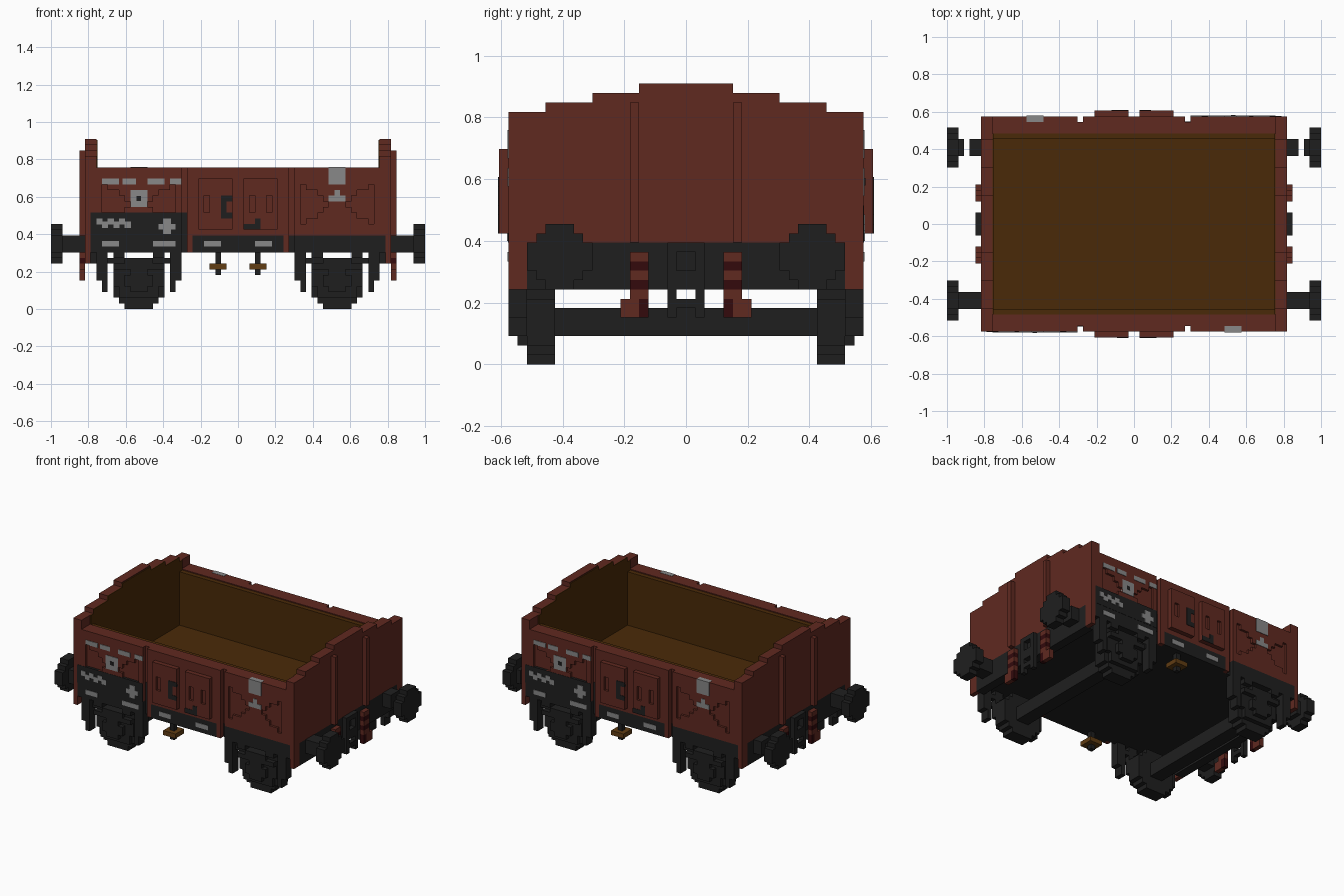
import bpy, bmesh
from mathutils import Vector

U = 1 / 33  # edge of one block

cube = bpy.data.objects.get("Cube")
if cube:
    bpy.data.objects.remove(cube)


def material(name, *rgb):
    linear = [((c / 255 + 0.055) / 1.055) ** 2.4 for c in rgb] + [1]
    mat = bpy.data.materials.new(name)
    mat.use_nodes = True
    mat.diffuse_color = linear
    mat.node_tree.nodes["Principled BSDF"].inputs["Base Color"].default_value = linear
    return mat


red = material("red_brown_paint", 96, 41, 32)
maroon = material("dark_maroon", 51, 10, 12)
iron = material("dark_iron", 31, 31, 31)
grey = material("light_grey_marking", 136, 136, 136)
wood = material("brown_wood", 74, 42, 8)
ochre = material("ochre_plate", 96, 60, 18)

# Symmetry rules: lists of (x, y) signs
ONCE = [(1, 1)]
ENDS = [(1, 1), (-1, 1)]
SIDES = [(1, -1), (-1, 1)]          # half turn, with y measured outwards
FOUR = [(1, -1), (-1, -1), (1, 1), (-1, 1)]


def part(name, mat, boxes, signs=ONCE):
    """One object out of boxes (x0, x1, y0, y1, z0, z1), repeated by signs."""
    bm = bmesh.new()
    for sx, sy in signs:
        for x0, x1, y0, y1, z0, z1 in boxes:
            lo, hi = Vector((x0, y0, z0)), Vector((x1, y1, z1))
            mid, size = (lo + hi) / 2, hi - lo
            for v in bmesh.ops.create_cube(bm, size=1)["verts"]:
                p = mid + v.co * size
                v.co = Vector((p.x * sx, p.y * sy, p.z)) * U
    mesh = bpy.data.meshes.new(name)
    bm.to_mesh(mesh)
    bm.free()
    mesh.materials.append(mat)
    obj = bpy.data.objects.new(name, mesh)
    bpy.context.collection.objects.link(obj)
    return obj


def plates(rects, d0, d1):
    return [(x0, x1, d0, d1, z0, z1) for x0, x1, z0, z1 in rects]


def crossed_panel(x0, x1, z0, z1, d0, d1):
    """Framed panel whose left and right triangles are set back in steps."""
    half = (z1 - z0) / 2
    middle = (x1 - x0 - 1) / 2
    rects = [(x0, x0 + 1, z0, z1), (x1 - 1, x1, z0, z1)]
    for x in range(x0 + 1, x1 - 1):
        reach = 1 - abs(x - x0 - middle) / middle
        depth = min(half, 1 + round(reach * half))
        rects += [(x, x + 1, z0, z0 + depth), (x, x + 1, z1 - depth, z1)]
    return plates([(x0, x1, z0, z1)], d0, (d0 + d1) / 2) + plates(rects, d0, d1)


# Floor and underframe
part("underframe", iron, [(-25, 25, -18, 18, 10, 12)])
part("floor", wood, [(-25, 25, -16, 16, 12, 13)])
part("headstock", iron, [(25, 27, -17, 17, 8, 13)], ENDS)
part("sole_bar", iron, [(-26, 26, 16, 18, 10, 13)]
     + plates([(-26, -10, 10, 13), (-8, 8, 10, 13), (10, 26, 10, 13)], 18, 19), SIDES)

# Stepped end walls with lining, corner posts and ribs
steps = [(19, 13, 27), (15, 27, 28), (10, 28, 29), (5, 29, 30)]
part("end_wall", red, [(25, 27, -w, w, a, b) for w, a, b in steps], ENDS)
part("end_lining", wood, [(24.8, 25, -min(w, 16), min(w, 16), a, b - (b == 30) * 0.2)
                          for w, a, b in steps], ENDS)
part("corner_post", red, [(26, 27, 17, 19, 8, 13)], FOUR)
part("end_rib", red, [(27, 28, 5, 6, 13, 28)], FOUR)

# Side walls with lining, panels and posts
part("side_wall", red, [(-25, 25, 16, 18, 13, 25)], SIDES)
part("side_lining", wood, [(-25, 25, 15, 16, 13, 24.8)], SIDES)
part("side_post", red, [(8, 9, 18, 19, 10, 25)], FOUR)
part("door_bay", red, [(-8, 8, 18, 19, 13, 25)], SIDES)
part("side_panel", red, crossed_panel(10, 25, 13, 24, 18, 19)
     + plates([(10, 25, 24, 25)], 18, 19), FOUR)

# Doors and their fittings
part("door", red, crossed_panel(1, 7, 14, 23, 19, 20), FOUR)
part("door_handle", iron, plates([(-3, -2, 16, 20), (-2, -1, 19, 20), (-2, -1, 16, 17)], 19, 20.1), SIDES)
part("door_latch", iron, plates([(1, 4, 14, 15), (3, 4, 15, 16)], 19, 20.1), SIDES)

# Dark board and painted markings
part("dark_board", iron, plates([(-26, -10, 13, 17)], 18, 19.05)
     + plates([(-10, -9, 13, 17)], 18, 18.1), SIDES)
zigzag = [(-25 + i, -23.9 + i, 14.9 - i % 2 * 0.6, 16 - i % 2 * 0.6) for i in range(6)]
part("board_markings", grey, plates(
    zigzag + [(-14, -11, 14, 15), (-13.2, -11.8, 13.2, 14), (-13.2, -11.8, 15, 16)], 19, 19.15), SIDES)
part("rail_markings", grey, plates(
    [(-24, -21, 11, 12), (-15, -11, 11, 12), (-6, -3, 11, 12), (3, 6, 11, 12)], 19, 19.1), SIDES)
part("panel_markings", grey, plates(
    [(-24, -21, 22, 23), (-20.4, -18, 22, 23), (-16, -13, 22, 23), (-12, -10, 22, 23),
     (-19, -16, 18, 21), (16, 19, 22, 24), (16, 19, 19, 20), (17, 18, 20, 21)], 18, 19.1), SIDES)
part("panel_marking_cap", grey, [(16, 19, 18, 19.1, 24, 25.05)], SIDES)
part("marking_dot", iron, plates([(-17.9, -17.1, 19.1, 19.9)], 19, 19.2), SIDES)

# Buffers: round stepped heads on square stems
head = [(12, 15, 8, 15), (11, 16, 9, 14), (10, 17, 10, 13)]
part("buffer_head", iron, [(31, 33, *h) for h in head], FOUR)
part("front_buffer_stem", iron, [(27, 31, -15, -12, 10, 13)], ENDS)
part("back_buffer_stem", iron, [(27, 29, 12, 15, 10, 13), (30, 31, 12, 15, 10, 13)], ENDS)

# Coupling and striped foot steps
part("coupling", iron, [(27, 28, -2, 2, 8, 10), (27, 28, -2, 2, 12, 13), (27, 28, -1, 1, 6, 7)]
     + [b for s in (-2, 1) for b in [(27, 28, s, s + 1, 10, 12), (27, 28, s, s + 1, 5, 8)]], ENDS)
part("foot_step", red, [(27, 28, 4, 6, z, z + 1) for z in (7, 9, 11)] + [(27, 28, 5, 7, 5, 7)], FOUR)
part("foot_step_shadow_band", maroon,
     [(27, 28, 4, 6, z, z + 1) for z in (8, 10)] + [(27, 28, 4, 5, 5, 7)], FOUR)

# Wheels, axles and axle boxes
C = 17.5  # axle position


def centred(half, y0, y1, z0, z1):
    return (C - half, C + half, y0, y1, z0, z1)


part("wheel", iron, [centred(2.5, 14, 17, 0, 9), centred(3.5, 14, 17, 1, 8),
                     centred(4.5, 14, 17, 2, 7)], FOUR)
part("axle", iron, [centred(1.5, -14, 14, 3, 6)], ENDS)
part("axle_box", iron, [centred(3.5, 17, 18, 2, 8), centred(4.5, 17, 18, 4, 8),
                        centred(2.5, 18, 19, 4, 6), centred(1.5, 18, 19, 3, 7)], FOUR)

# Leaf springs and hangers
part("leaf_spring", iron, [centred(2.5, 17, 19, 8, 9), centred(4.5, 17, 19, 7, 8),
                           centred(5.5, 17, 18, 8, 9)], FOUR)
hangers = []
for s in (-1, 1):
    for near, far, low in [(5.5, 6.5, 3), (6.5, 7.5, 5), (2.5, 4.5, 9)]:
        a, b = sorted((C + s * near, C + s * far))
        hangers.append((a, b, 17, 19, low, 10))
part("spring_hanger", iron, hangers, FOUR)

# Brake lever stubs with ochre plates
part("lever_rod", iron, [(-4, -3, 17, 18, 6, 10)], SIDES)
part("lever_plate", ochre, [(-5, -2, 16, 19, 7, 8)], SIDES)
